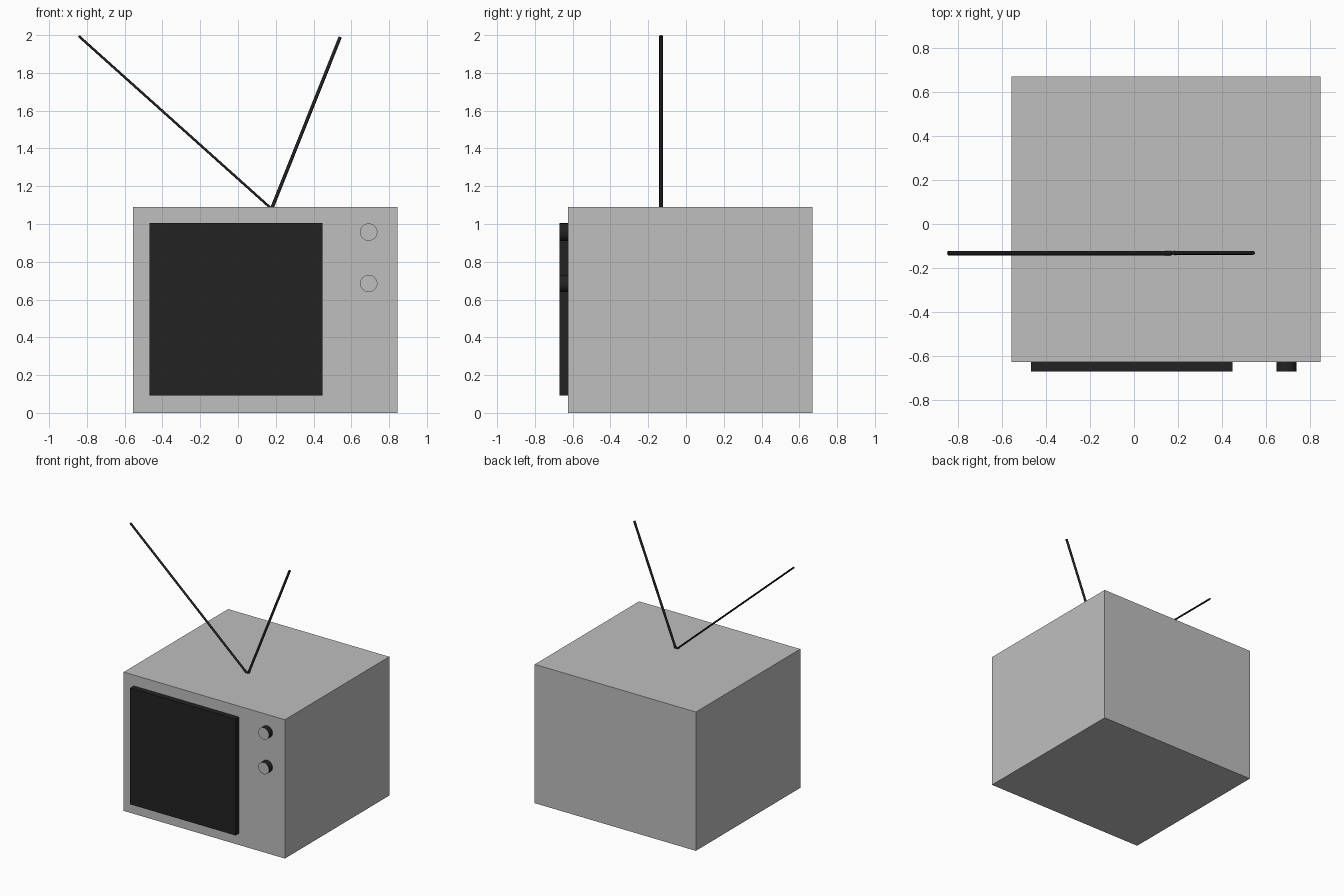
import bpy
import math
from mathutils import Vector

default = bpy.data.objects.get("Cube")
if default:
    bpy.data.objects.remove(default, do_unlink=True)


def make_material(name, value):
    mat = bpy.data.materials.new(name)
    mat.use_nodes = True
    colour = (value, value, value, 1)
    mat.diffuse_color = colour
    mat.node_tree.nodes["Principled BSDF"].inputs["Base Color"].default_value = colour
    return mat


grey = make_material("casing grey", 0.52)
black = make_material("soft black", 0.016)


def finish(name, *materials):
    obj = bpy.context.object
    obj.name = name
    for mat in materials:
        obj.data.materials.append(mat)
    return obj


def add_box(name, low, high, mat):
    low, high = Vector(low), Vector(high)
    bpy.ops.mesh.primitive_cube_add(size=1, location=(low + high) / 2)
    obj = finish(name, mat)
    obj.scale = high - low
    return obj


def add_knob(name, x, z):
    bpy.ops.mesh.primitive_cylinder_add(vertices=32, radius=0.046, depth=0.045,
                                        location=(x, -0.6475, z),
                                        rotation=(math.pi / 2, 0, 0))
    obj = finish(name, black, grey)
    # Grey cap on the front, black rim
    for face in obj.data.polygons:
        face.material_index = 1 if face.normal.z > 0.9 else 0
    bpy.ops.object.shade_smooth_by_angle()


def add_antenna(name, tip, width, depth):
    base, tip = Vector((0.178, -0.132, 1.08)), Vector(tip)
    rod = tip - base
    bpy.ops.mesh.primitive_cylinder_add(vertices=16, radius=0.5, depth=1,
                                        location=(base + tip) / 2,
                                        rotation=(0, math.atan2(rod.x, rod.z), 0))
    obj = finish(name, black)
    obj.scale = (width, depth, rod.length)
    bpy.ops.object.shade_smooth_by_angle()


# Casing and raised screen
add_box("casing", (-0.555, -0.625, 0), (0.845, 0.67, 1.09), grey)
add_box("screen", (-0.468, -0.67, 0.092), (0.447, -0.62, 1.005), black)

# Control knobs
add_knob("upper_knob", 0.692, 0.957)
add_knob("lower_knob", 0.692, 0.685)

# Rabbit-ear antennas
add_antenna("long_antenna", (-0.843, -0.132, 1.995), 0.013, 0.02)
add_antenna("short_antenna", (0.541, -0.13, 1.99), 0.018, 0.017)
